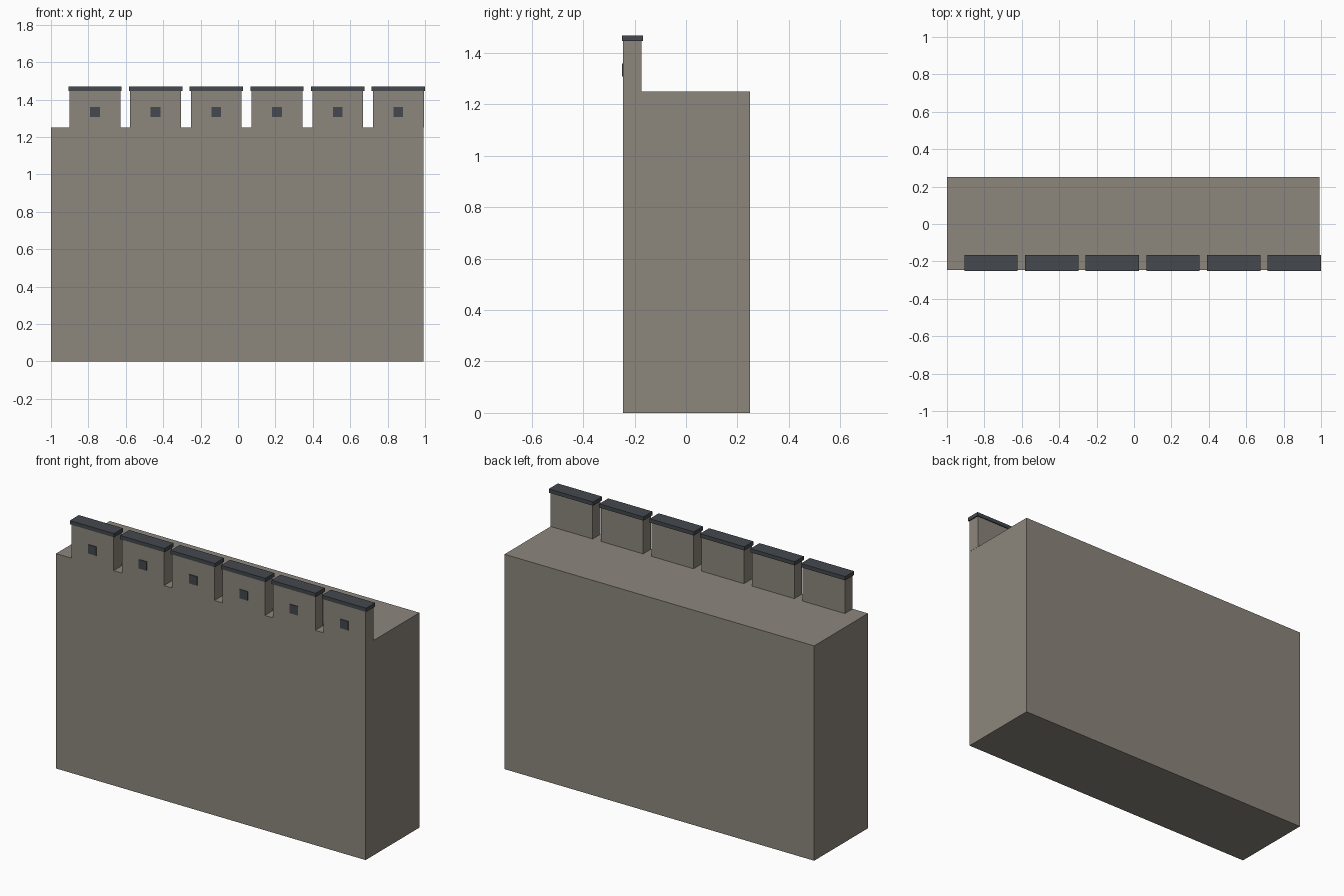
import bpy, bmesh
from mathutils import Vector

cube = bpy.data.objects.get("Cube")
if cube:
    bpy.data.objects.remove(cube, do_unlink=True)


def material(name, rgb):
    m = bpy.data.materials.new(name)
    m.use_nodes = True
    m.diffuse_color = (*rgb, 1)
    m.node_tree.nodes["Principled BSDF"].inputs["Base Color"].default_value = (*rgb, 1)
    return m


def box(name, lo, hi, mat, open_side=None):
    """Box between two corners; open_side drops the face pointing that way."""
    lo, hi = Vector(lo), Vector(hi)
    bm = bmesh.new()
    bmesh.ops.create_cube(bm, size=1)
    if open_side:
        hidden = [f for f in bm.faces if f.normal.dot(Vector(open_side)) > 0.9]
        bmesh.ops.delete(bm, geom=hidden, context='FACES')
    for v in bm.verts:
        v.co = Vector((v.co[i] * (hi[i] - lo[i]) + (lo[i] + hi[i]) / 2 for i in range(3)))
    mesh = bpy.data.meshes.new(name)
    bm.to_mesh(mesh)
    bm.free()
    mesh.materials.append(mat)
    obj = bpy.data.objects.new(name, mesh)
    bpy.context.collection.objects.link(obj)
    return obj


stone = material("warm grey stone", (0.262, 0.238, 0.202))
slate = material("dark slate", (0.058, 0.065, 0.075))

FRONT, BACK = -0.245, 0.25
WALK, MERLON_TOP, CAP_TOP = 1.25, 1.447, 1.469
COUNT, PITCH, FIRST = 6, 0.3245, -0.765

# Solid wall block
box("wall", (-1, FRONT, 0), (0.993, BACK, WALK), stone)

# Parapet: merlons with capstones and small square openings
for i in range(COUNT):
    x = FIRST + i * PITCH
    n = i + 1
    box(f"merlon_{n}", (x - 0.136, FRONT, WALK), (x + 0.136, -0.173, MERLON_TOP),
        stone, open_side=(0, 0, -1))
    box(f"merlon_cap_{n}", (x - 0.1425, -0.25, MERLON_TOP), (x + 0.1425, -0.167, CAP_TOP), slate)
    box(f"arrow_hole_{n}", (x - 0.026, -0.249, 1.308), (x + 0.026, FRONT, 1.36),
        slate, open_side=(0, 1, 0))
